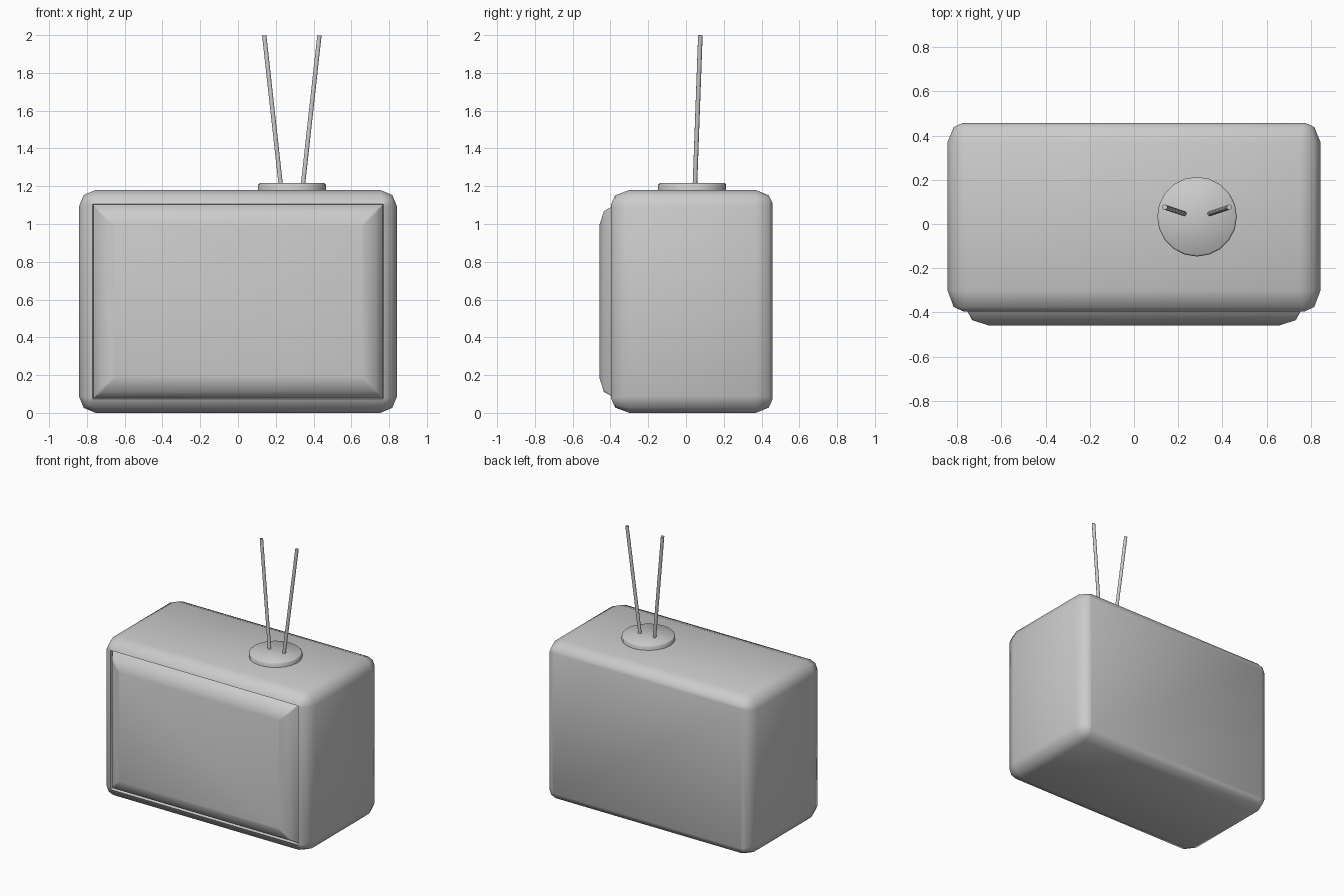
import bpy, bmesh, math
from mathutils import Vector

if "Cube" in bpy.data.objects:
    bpy.data.objects.remove(bpy.data.objects["Cube"])

W, Z0, Z1 = 0.843, 0.0, 1.18


def finish(bm, name, angle):
    bmesh.ops.remove_doubles(bm, verts=bm.verts, dist=0.0005)
    bmesh.ops.recalc_face_normals(bm, faces=bm.faces)
    me = bpy.data.meshes.new(name)
    bm.to_mesh(me)
    bm.free()
    ob = bpy.data.objects.new(name, me)
    bpy.context.collection.objects.link(ob)
    bpy.ops.object.select_all(action='DESELECT')
    ob.select_set(True)
    bpy.context.view_layer.objects.active = ob
    bpy.ops.object.shade_smooth_by_angle(angle=math.radians(angle))
    return ob


def ring(bm, y, inset, r, seg=2):
    """Rounded rectangle in the xz plane at depth y."""
    hw, hh = W - inset - r, (Z1 - Z0) / 2 - inset - r
    verts = []
    for q, (sx, sz) in enumerate(((1, 1), (-1, 1), (-1, -1), (1, -1))):
        for i in range(seg + 1):
            a = math.pi / 2 * (q + i / seg)
            verts.append(bm.verts.new((sx * hw + r * math.cos(a), y,
                                       (Z0 + Z1) / 2 + sz * hh + r * math.sin(a))))
    return verts


def loft(name, sections, angle):
    bm = bmesh.new()
    rings = [ring(bm, *s) for s in sections]
    for a, b in zip(rings, rings[1:]):
        n = len(a)
        for i in range(n):
            bm.faces.new((a[i], a[(i + 1) % n], b[(i + 1) % n], b[i]))
    bm.faces.new(rings[0])
    bm.faces.new(rings[-1])
    return finish(bm, name, angle)


# Cabinet with rounded edges, thin groove and bulging screen in one skin
loft("cabinet_and_screen", [
    (0.457, 0.068, 0.002),
    (0.438, 0.028, 0.055),
    (0.37, 0.0, 0.09),
    (-0.30, 0.0, 0.09),
    (-0.375, 0.028, 0.055),
    (-0.396, 0.074, 0.002),
    (-0.375, 0.078, 0.002),
    (-0.396, 0.09, 0.003),
    (-0.435, 0.112, 0.015),
    (-0.458, 0.185, 0.002),
], 50)

# Antenna base disc
bm = bmesh.new()
bmesh.ops.create_cone(bm, cap_ends=True, segments=20, radius1=0.18, radius2=0.18, depth=0.05)
top = [e for e in bm.edges if all(v.co.z > 0 for v in e.verts)]
bmesh.ops.bevel(bm, geom=top, offset=0.008, segments=1, affect='EDGES')
bmesh.ops.translate(bm, verts=bm.verts, vec=(0.285, 0.033, 1.191))
finish(bm, "antenna_base", 50)

# Two antenna rods spreading upward
for side, name in ((-1, "antenna_rod_left"), (1, "antenna_rod_right")):
    a = Vector((0.285 + side * 0.058, 0.047, 1.20))
    b = Vector((0.285 + side * 0.146, 0.076, 1.998))
    bm = bmesh.new()
    bmesh.ops.create_cone(bm, cap_ends=True, segments=10, radius1=0.012,
                          radius2=0.012, depth=(b - a).length)
    bmesh.ops.rotate(bm, verts=bm.verts, cent=(0, 0, 0),
                     matrix=(b - a).to_track_quat('Z', 'Y').to_matrix())
    bmesh.ops.translate(bm, verts=bm.verts, vec=(a + b) / 2)
    finish(bm, name, 50)
